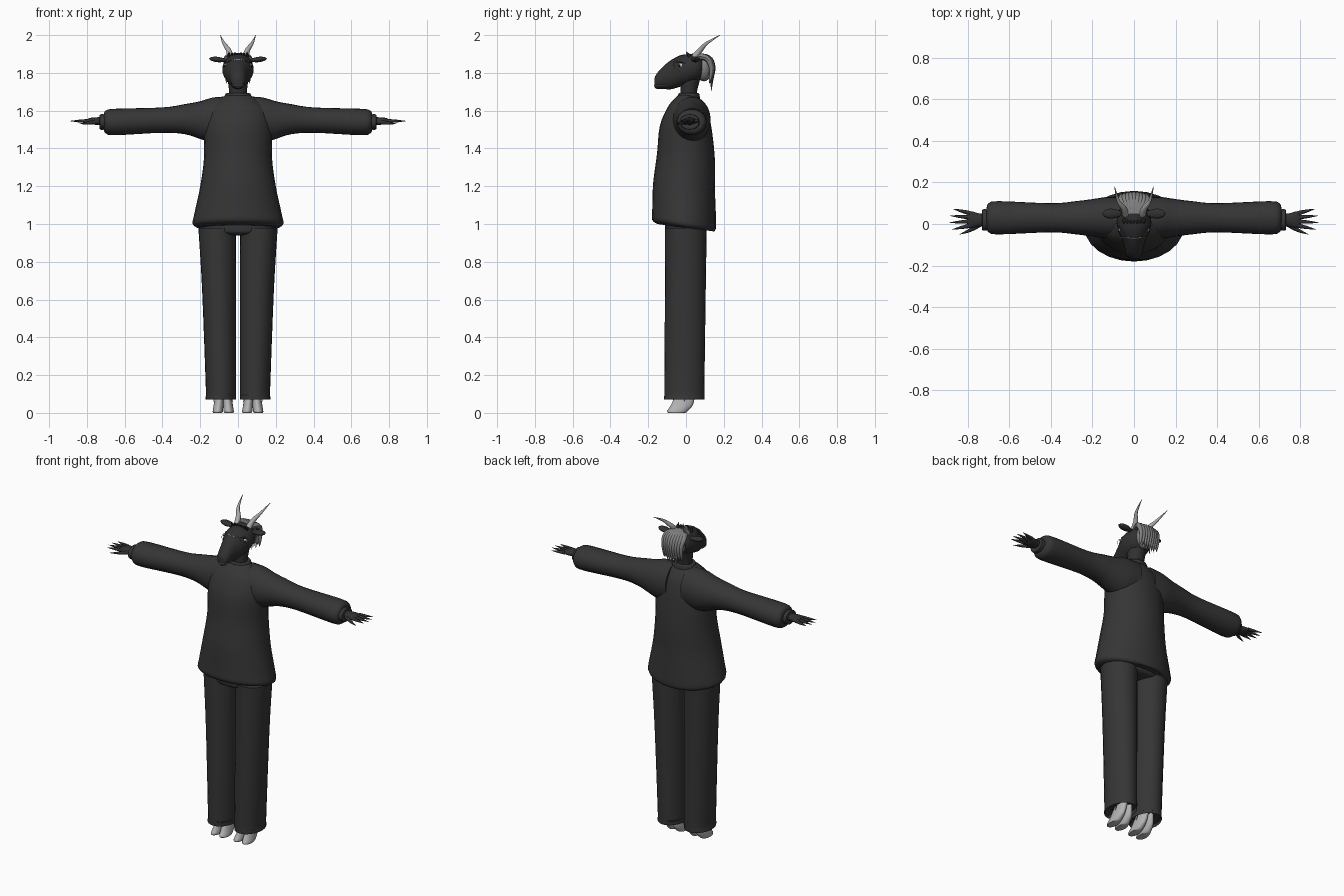
import bpy, bmesh, math
from mathutils import Vector

cube = bpy.data.objects.get("Cube")
if cube:
    bpy.data.objects.remove(cube)


def material(name, grey):
    mat = bpy.data.materials.new(name)
    mat.use_nodes = True
    colour = (grey, grey, grey, 1)
    mat.diffuse_color = colour
    shader = mat.node_tree.nodes["Principled BSDF"]
    shader.inputs["Base Color"].default_value = colour
    shader.inputs["Roughness"].default_value = .8
    return mat


CLOTH = material("charcoal cloth", .036)
FUR = material("dark fur", .03)
HAIR = material("grey hair", .22)
HOOF = material("pale hoof", .45)
HORN = material("horn grey", .4)
PALE = material("pale eye", .6)
BLACK = material("black", .01)

ALONG_X, ALONG_Y, UP = Vector((1, 0, 0)), Vector((0, 1, 0)), Vector((0, 0, 1))


def finish(name, bm, mat):
    bmesh.ops.recalc_face_normals(bm, faces=bm.faces)
    mesh = bpy.data.meshes.new(name)
    bm.to_mesh(mesh)
    bm.free()
    mesh.materials.append(mat)
    part = bpy.data.objects.new(name, mesh)
    bpy.context.collection.objects.link(part)
    bpy.ops.object.select_all(action="DESELECT")
    part.select_set(True)
    bpy.context.view_layer.objects.active = part
    bpy.ops.object.shade_smooth_by_angle(angle=math.radians(45))


def spline(a, b, c, d, t):
    """Point between b and c on a smooth curve."""
    slope_in, slope_out = (c - a) / 2, (d - b) / 2
    rise = c - b
    return (b + slope_in * t + (3 * rise - 2 * slope_in - slope_out) * t ** 2
            + (slope_in + slope_out - 2 * rise) * t ** 3)


def loft(name, rings, mat, sides=24, axis=None, ref=UP, steps=4, mirror=1):
    """Skin elliptical rings (x, y, z, half width, half height)."""
    keys = [Vector((x * mirror, *rest)) for x, *rest in rings]
    last = len(keys) - 1
    path = []
    for i in range(last):
        span = (keys[max(i - 1, 0)], keys[i], keys[i + 1], keys[min(i + 2, last)])
        path += [spline(*span, k / steps) for k in range(steps)]
    path.append(keys[last])
    bm = bmesh.new()
    loops = []
    for i, key in enumerate(path):
        ahead, behind = path[min(i + 1, len(path) - 1)], path[max(i - 1, 0)]
        along = (axis or Vector((ahead - behind)[:3])).normalized()
        across = along.cross(ref).normalized()
        upward = across.cross(along)
        wide, high = max(key[3], .0006), max(key[4], .0006)
        loop = []
        for k in range(sides):
            turn = math.tau * k / sides
            offset = across * wide * math.cos(turn) + upward * high * math.sin(turn)
            loop.append(bm.verts.new(Vector(key[:3]) + offset))
        loops.append(loop)
    for low, high in zip(loops, loops[1:]):
        for k in range(sides):
            bm.faces.new((low[k - 1], low[k], high[k], high[k - 1]))
    bm.faces.new(loops[0])
    bm.faces.new(loops[-1])
    finish(name, bm, mat)


def column(name, rings, mat, x=0, mirror=1, axis=UP):
    """Upright loft from rings (y, z, half width, half depth)."""
    loft(name, [(x, *ring) for ring in rings], mat, axis=axis, ref=ALONG_Y, mirror=mirror)


def strand(name, points, radius, mat, ref=ALONG_X, mirror=1, sides=8, taper=.93):
    """A tapering lock, horn, finger or wire along a few points."""
    last = len(points) - 1
    rings = []
    for i, point in enumerate(points):
        size = radius * (1 - taper * (i / last) ** 1.5)
        rings.append((*point, size, size))
    loft(name, rings, mat, sides=sides, ref=ref, mirror=mirror)


def ball(name, place, scale, mat):
    bm = bmesh.new()
    bmesh.ops.create_uvsphere(bm, u_segments=20, v_segments=12, radius=1)
    bmesh.ops.scale(bm, vec=scale, verts=bm.verts)
    bmesh.ops.translate(bm, vec=place, verts=bm.verts)
    finish(name, bm, mat)


# Jumper body with a flared, slightly tilted hem, and its collar
column("jumper_body", [
    (0, .98, .21, .15), (-.01, 1, .24, .17), (-.01, 1.06, .23, .17), (-.01, 1.2, .2, .165),
    (0, 1.35, .18, .155), (0, 1.5, .18, .14), (.01, 1.6, .165, .11),
    (.015, 1.65, .11, .08), (.015, 1.68, .07, .05)], CLOTH, axis=Vector((0, .13, 1)))
column("collar", [(.015, 1.65, .08, .06), (.015, 1.69, .065, .055), (.015, 1.69, .05, .04)], CLOTH)

# Trouser seat joining both legs
column("trouser_seat", [(0, .94, .03, .06), (0, .95, .15, .1), (0, .98, .2, .11),
                        (0, 1.1, .2, .11)], CLOTH)

for mirror, side in ((1, "left"), (-1, "right")):
    # Sleeves, cuffs and hands
    sleeve = [(.05, 1.555, .1, .12), (.13, 1.55, .1, .12), (.2, 1.55, .09, .1),
              (.28, 1.555, .08, .08), (.4, 1.55, .07, .067), (.65, 1.54, .08, .07),
              (.7, 1.54, .07, .06), (.71, 1.54, .05, .04)]
    loft(side + "_sleeve", [(x, .03, z, wide, high) for x, z, wide, high in sleeve],
         CLOTH, axis=ALONG_X, mirror=mirror)
    cuff = [(.7, .05, .04), (.73, .05, .04), (.73, .03, .02)]
    loft(side + "_cuff", [(x, .02, 1.54, wide, high) for x, wide, high in cuff],
         CLOTH, axis=ALONG_X, mirror=mirror)
    palm = [(.71, .027, .02), (.75, .032, .02), (.78, .04, .017), (.8, .034, .01)]
    loft(side + "_palm", [(x, .02, 1.545, wide, high) for x, wide, high in palm],
         FUR, axis=ALONG_X, mirror=mirror)
    for i in range(4):
        fan = 1.6 - i
        finger = [(.79 + reach * (.1 - .007 * fan ** 2), .02 + fan * (.02 + .013 * reach), 1.545)
                  for reach in (0, .5, 1)]
        strand(f"{side}_finger_{i}", finger, .011, FUR, ref=UP, mirror=mirror)
    strand(side + "_thumb", [(.74, 0, 1.54), (.79, -.03, 1.535), (.84, -.05, 1.53)],
           .013, FUR, ref=UP, mirror=mirror)

    # Trouser legs, keeping a constant gap between them
    leg = [(.1, .06), (.09, .08), (.12, .08), (.65, .09), (.98, .1)]
    loft(side + "_trouser_leg", [(wide + .01, .01 * z - .01, z, wide, wide / 5 + .09)
                                 for z, wide in leg],
         CLOTH, axis=UP, ref=ALONG_Y, mirror=mirror)

    # Cloven hooves, splayed toward the ground, with a fringe of fur
    for toe, splay in (("inner", -1), ("outer", 1)):
        hoof = [(-.05, 0, .024, .045), (-.045, .01, .027, .055), (-.02, .045, .026, .058),
                (0, .11, .024, .05)]
        loft(f"{side}_{toe}_hoof", [(.078 + splay * (.03 - z / 8), y, z, wide, deep)
                                    for y, z, wide, deep in hoof],
             HOOF, axis=UP, ref=ALONG_Y, mirror=mirror)
    for i in range(9):
        turn = math.pi * (1 + i / 8)
        x, y = .078 + .05 * math.cos(turn), .06 * math.sin(turn)
        strand(f"{side}_ankle_fur_{i}", [(x, y, .1), (x, y - .01, .06 + .01 * (i % 2))],
               .005, FUR, mirror=mirror, sides=5)

    # Horns and ears
    strand(side + "_horn", [(.04, .045, 1.885), (.05, .075, 1.92), (.075, .11, 1.957),
                            (.094, .18, 2)], .017, HORN, mirror=mirror, sides=12)
    ear = [(.06, .01), (.085, .02), (.115, .024), (.14, .016), (.153, .002)]
    loft(side + "_ear", [(x, .05, 1.86 + x / 10, wide, wide * .6) for x, wide in ear],
         FUR, axis=ALONG_X, mirror=mirror)

    # Eyes with lashes, brow and nostril
    ball(side + "_eye", (.062 * mirror, -.026, 1.838), (.014, .014, .014), PALE)
    ball(side + "_pupil", (.072 * mirror, -.034, 1.838), (.005, .005, .006), BLACK)
    ball(side + "_nostril", (.016 * mirror, -.16, 1.765), (.005, .005, .006), BLACK)
    strand(side + "_brow", [(.04, -.055, 1.86), (.064, -.03, 1.857), (.074, 0, 1.85)],
           .006, FUR, ref=UP, mirror=mirror)
    for i in range(3):
        y = .01 * i - .036
        strand(f"{side}_lash_{i}", [(.068, y, 1.828), (.083, y, 1.814)],
               .002, PALE, mirror=mirror, sides=5)

    # Thin spectacle rim
    turns = [math.tau * k / 24 for k in range(25)]
    rim = [(.036 + .03 * math.cos(turn), -.064, 1.84 + .03 * math.sin(turn)) for turn in turns]
    strand(side + "_lens_rim", rim, .001, PALE, ref=ALONG_Y, mirror=mirror, sides=5, taper=0)

strand("spectacle_bridge", [(-.03, -.066, 1.866), (0, -.072, 1.872), (.03, -.066, 1.866)],
       .0014, PALE, ref=UP, sides=5, taper=0)

# Neck, long head and lip line
column("neck", [(.015, 1.64, .05, .045), (.015, 1.7, .047, .043), (.025, 1.8, .06, .06)], FUR)
head = [(-.168, 1.75, .012, .015), (-.164, 1.75, .024, .03), (-.148, 1.76, .037, .045),
        (-.12, 1.775, .044, .06), (-.08, 1.79, .056, .077), (-.03, 1.81, .077, .083),
        (.02, 1.82, .083, .08), (.07, 1.83, .07, .07), (.1, 1.83, .03, .03)]
loft("head", [(0, *ring) for ring in head], FUR, axis=ALONG_Y)
right_lip = [(-.037, -.108), (-.036, -.128), (-.032, -.149), (-.016, -.166)]
left_lip = [(-x, y) for x, y in reversed(right_lip)]
strand("lip_line", [(x, y, 1.734) for x, y in right_lip + left_lip],
       .0025, HAIR, ref=UP, taper=0)

# Hair falling behind the head, and a tuft on the crown
ball("hair_mass", (0, .095, 1.825), (.055, .045, .07), HAIR)
for i in range(-4, 5):
    x, back = .015 * i, .014 * math.cos(i / 3)
    tip = 1.705 + .01 * abs(i) + .012 * (i % 2)
    strand(f"hair_lock_{i + 4}", [(x / 2, .05, 1.888), (x, .105 + back, 1.878),
                                  (x, .13 + back, 1.83), (x, .125 + back, 1.77),
                                  (x, .12 + back, tip)], .018, HAIR)
for i in range(-3, 4):
    x = .016 * i
    strand(f"crown_tuft_{i + 3}", [(x, .02, 1.885), (x, .01, 1.9), (x, 0, 1.905 + .008 * (i % 2))],
           .009, FUR, sides=6)
